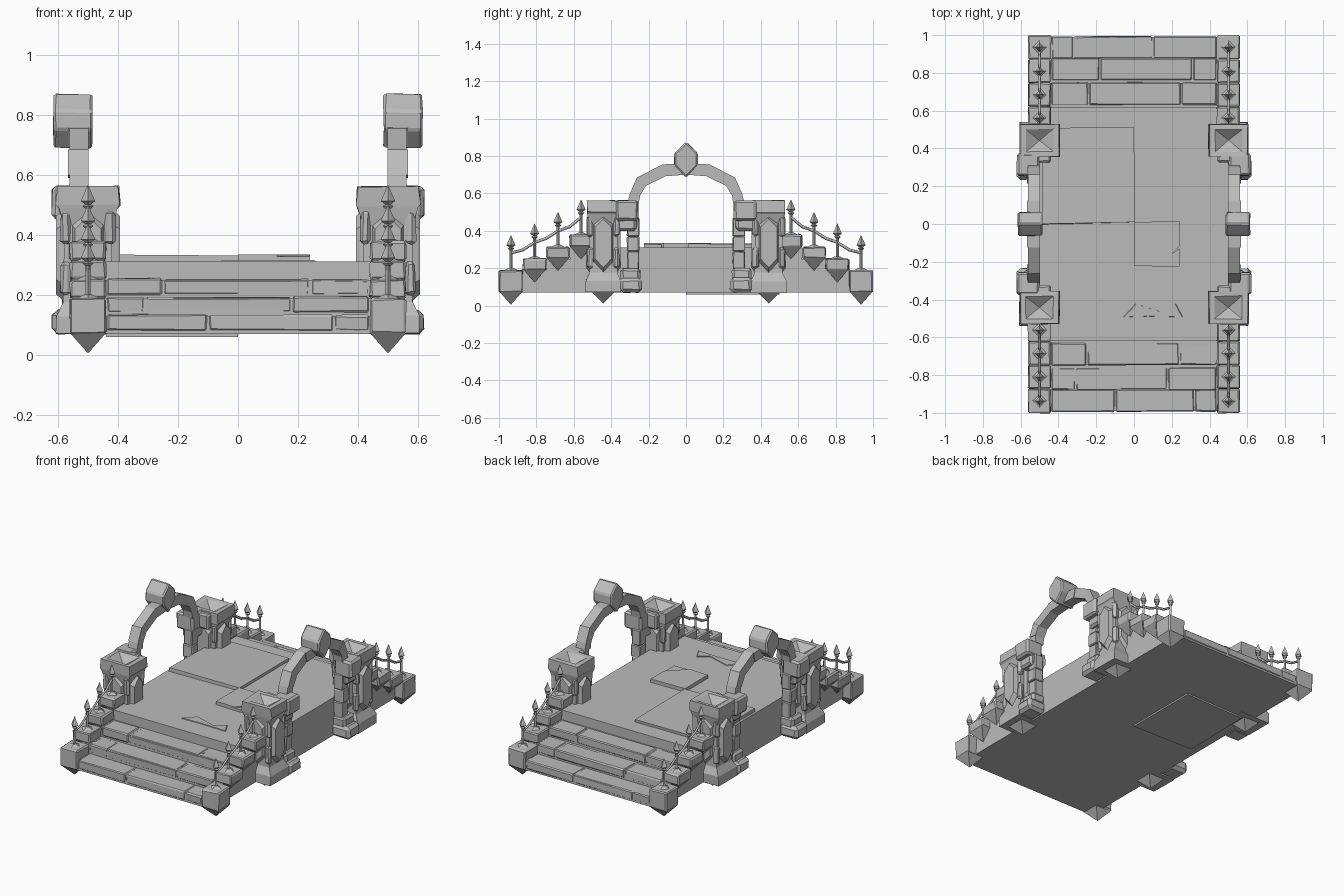
import bpy, bmesh, random
from mathutils import Vector

random.seed(4)
if "Cube" in bpy.data.objects:
    bpy.data.objects.remove(bpy.data.objects["Cube"], do_unlink=True)

stone = bpy.data.materials.new("grey stone")
stone.use_nodes = True
grey = (0.5, 0.5, 0.5, 1)
stone.diffuse_color = grey
stone.node_tree.nodes["Principled BSDF"].inputs["Base Color"].default_value = grey


def finish(name, bm, bevel=0, jitter=0):
    """Turn a bmesh into a flat shaded stone object, optionally chipped."""
    if bevel:
        bmesh.ops.bevel(bm, geom=bm.edges[:], offset=bevel, segments=1, affect='EDGES')
    for v in bm.verts:
        v.co += Vector([random.uniform(-jitter, jitter) for _ in range(3)])
    bmesh.ops.recalc_face_normals(bm, faces=bm.faces[:])
    me = bpy.data.meshes.new(name)
    bm.to_mesh(me)
    bm.free()
    me.materials.append(stone)
    ob = bpy.data.objects.new(name, me)
    bpy.context.collection.objects.link(ob)
    return ob


def box(name, xs, ys, zs, bevel=0, jitter=0):
    bm = bmesh.new()
    bmesh.ops.create_cube(bm, size=1)
    for v in bm.verts:
        v.co = [(a + b) / 2 + c * abs(b - a) for (a, b), c in zip((xs, ys, zs), v.co)]
    return finish(name, bm, bevel, jitter)


def loft(name, x, y, rings, bevel=0, jitter=0, diamond=False):
    """Stack four-sided rings (half x, half y, z); a zero ring is a point."""
    corners = [(1, 0), (0, 1), (-1, 0), (0, -1)] if diamond else [(1, 1), (-1, 1), (-1, -1), (1, -1)]
    bm = bmesh.new()
    loops = []
    for hx, hy, z in rings:
        if hx == 0:
            loops.append([bm.verts.new((x, y, z))] * 4)
        else:
            loops.append([bm.verts.new((x + cx * hx, y + cy * hy, z)) for cx, cy in corners])
    for a, b in zip(loops, loops[1:]):
        for i in range(4):
            j = (i + 1) % 4
            bm.faces.new(list(dict.fromkeys((a[i], a[j], b[j], b[i]))))
    for end in (loops[0], loops[-1]):
        if len(set(end)) == 4:
            bm.faces.new(end)
    return finish(name, bm, bevel, jitter)


def prism(name, pts, lo, hi, axis=0, bevel=0, jitter=0, shrink=1):
    """Extrude an outline along x (axis 0), y (1) or z (2)."""
    bm = bmesh.new()
    cu = sum(p[0] for p in pts) / len(pts)
    cv = sum(p[1] for p in pts) / len(pts)
    ends = []
    for d, s in ((lo, 1), (hi, shrink)):
        ring = []
        for u, v in pts:
            co = [cu + (u - cu) * s, cv + (v - cv) * s]
            co.insert(axis, d)
            ring.append(bm.verts.new(co))
        ends.append(ring)
        bm.faces.new(ring)
    for i in range(len(pts)):
        j = (i + 1) % len(pts)
        bm.faces.new((ends[0][i], ends[0][j], ends[1][j], ends[1][i]))
    return finish(name, bm, bevel, jitter)


# Deck and its loose paving slabs
box("deck", (-.5, .5), (-.62, .62), (.07, .312))
prism("large_paving_slab", [(-.49, 0), (0, .01), (0, .515), (-.48, .505)], .3, .332, 2, jitter=.004)
prism("small_paving_slab", [(0, -.22), (.13, -.225), (.24, -.12), (.24, .015), (0, .01)], .3, .334, 2)
prism("corner_slab_piece", [(.11, -.225), (.24, -.225), (.24, -.13)], .3, .328, 2)
prism("underside_slab", [(-.44, .01), (0, 0), (0, .5), (-.43, .49)], .06, .08, 2)
prism("chipped_paving", [(-.07, -.495), (.07, -.49), (.27, -.495), (.23, -.42), (.16, -.47), (0, -.42)],
      .3, .317, 2, shrink=.9)

# Front and back steps with offset tread stones
treads = [(.99, .13, (-.1, .32)), (.875, .19, (-.31, .18)), (.745, .25, (-.25, .24))]
for sy, end in ((-1, "front"), (1, "back")):
    for i, (edge, top, joints) in enumerate(treads):
        box(f"{end}_step_{i + 1}", (-.5, .5), sorted((sy * edge, sy * .5)), (.07, top))
        cuts = [-.44, *(-sy * j for j in joints), .44]
        cuts.sort()
        for a, b in zip(cuts, cuts[1:]):
            lift = random.uniform(.001, .006)
            ys = sorted((sy * (edge + lift), sy * (edge - .115)))
            box(f"{end}_tread_stone", (a + .003, b - .003), ys, (top - .05, top + lift), .006, .002)

# Stepped side walls with pointed undersides, and the spear fence on top
edges = [1, .872, .747, .622, .5]
floors = [.07, .19, .252, .314, .38]


def tube(name, pts, radius):
    cu = bpy.data.curves.new(name, 'CURVE')
    cu.dimensions = '3D'
    cu.bevel_depth = radius
    cu.bevel_resolution = 0
    sp = cu.splines.new('POLY')
    sp.points.add(len(pts) - 1)
    for p, co in zip(sp.points, pts):
        p.co = (*co, 1)
    cu.materials.append(stone)
    ob = bpy.data.objects.new(name, cu)
    bpy.context.collection.objects.link(ob)


for sx, side in ((-1, "right"), (1, "left")):
    x = sx * .5
    for sy, end in ((-1, "front"), (1, "back")):
        tag = f"{side}_{end}"
        rail = []
        for i in range(4):
            y = sy * (edges[i] + edges[i + 1]) / 2
            lo, top = floors[i], floors[i + 1]
            ys = sorted((sy * edges[i], sy * edges[i + 1]))
            box(f"{tag}_wall_block", (x - .06, x + .06), ys, (lo, top), .007, .003)
            loft(f"{tag}_wall_point", x, y, [(0, 0, lo - .065), (.06, .06, lo + .003)])
            # spear: foot, shaft with collar, head
            loft(f"{tag}_spear_foot", x, y, [(.04, .04, top - .002), (.012, .012, top + .012)], diamond=True)
            loft(f"{tag}_spear_shaft", x, y, [(.009, .009, top), (.007, .007, top + .12)], diamond=True)
            loft(f"{tag}_spear_head", x, y, [(.01, .01, top + .108), (.018, .018, top + .116),
                 (.009, .009, top + .122), (.024, .024, top + .133), (0, 0, top + .188)], diamond=True)
            rail.append((x, y, top + .092 - .006 * (i in (1, 2))))
            if i < 3:
                rail.append((x, y - sy * .063, top + .108))
        tube(f"{tag}_fence_rail", rail, .008)

        # Pillar with flared foot, hollowed cap and pointed underside
        y = sy * .442
        loft(f"{tag}_pillar", x, y, [
            (.105, .095, .07), (.105, .095, .13), (.08, .074, .175), (.08, .074, .43),
            (.1, .084, .49), (.108, .086, .5), (.102, .086, .562), (.072, .06, .562), (0, 0, .51)], jitter=.003)
        loft(f"{tag}_pillar_point", x, y, [(0, 0, .012), (.06, .06, .072)])
        for sgn in (-1, 1):
            panel = [(0, .17), (.055, .23), (.055, .44), (0, .495), (-.055, .44), (-.055, .23)]
            prism(f"{tag}_pillar_side_panel", [(y + u, z) for u, z in panel],
                  x + sgn * .07, x + sgn * .107, 0, shrink=.8)
            prism(f"{tag}_pillar_front_panel", [(x + u, z) for u, z in panel],
                  y + sgn * .065, y + sgn * .091, 1, shrink=.8)
            # angular corner stones around the shaft
            for sgn2 in (-1, 1):
                for z in (.2, .37):
                    cx, cy = x + sgn * .075, y + sgn2 * .07
                    box(f"{tag}_corner_stone", (cx - .017, cx + .017), (cy - .016, cy + .016),
                        (z, z + .11), .01, .003)

        # Arch foot: base stone, stacked jamb stones and capital
        def jamb(name, xs, ys, zs, bevel):
            box(f"{tag}_{name}", sorted(sx * v for v in xs), sorted(sy * v for v in ys), zs, bevel, .002)
        jamb("arch_base", (.49, .62), (.235, .355), (.07, .15), .018)
        jamb("arch_base_neck", (.49, .585), (.245, .35), (.13, .2), .014)
        for lo, hi, out in ((.19, .29, .56), (.29, .37, .567), (.37, .47, .56)):
            jamb("arch_jamb", (.5, out), (.25, .315), (lo, hi), .005)
        jamb("arch_shoulder", (.5, .585), (.265, .37), (.4, .48), .014)
        jamb("arch_capital", (.5, .62), (.255, .375), (.455, .562), .012)
        jamb("arch_capital_inner", (.44, .52), (.325, .375), (.46, .555), .01)

    # Arch ring of wedge stones, with a faceted keystone
    outer = [(.312, .55), (.3, .6), (.262, .685), (.125, .755), (0, .762)]
    inner = [(.252, .55), (.245, .59), (.215, .64), (.11, .692), (0, .7)]
    for sy in (-1, 1):
        for i in range(4):
            pts = [outer[i], outer[i + 1], inner[i + 1], inner[i]]
            prism(f"{side}_arch_stone", [(sy * u, z) for u, z in pts],
                  sx * .498, sx * (.562 + .004 * (i % 2)))
    prism(f"{side}_keystone", [(0, .685), (.062, .75), (.062, .815), (0, .875), (-.062, .815), (-.062, .75)],
          sx * .485, sx * .615, 0, .008, .002)
